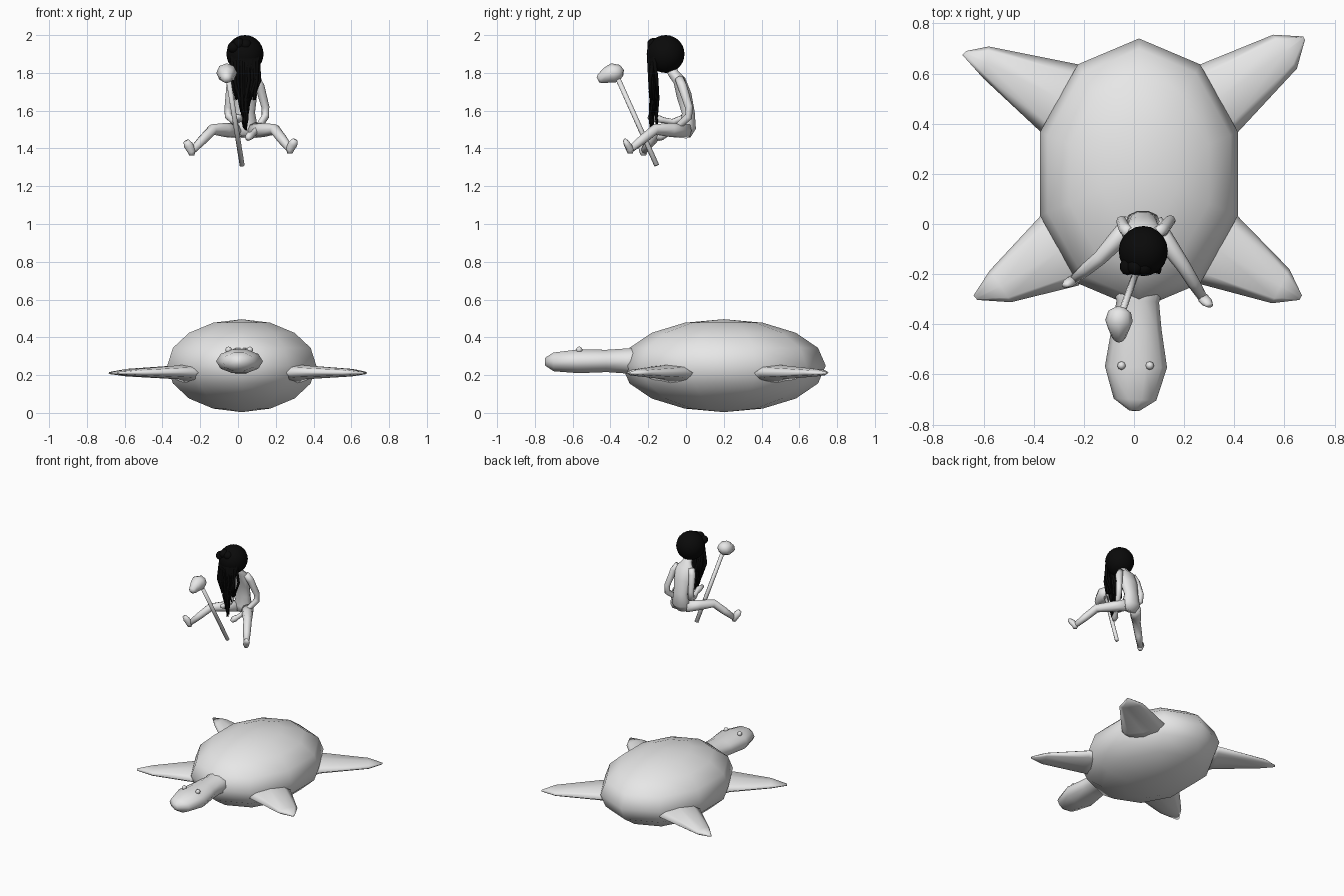
import bpy, bmesh, math, random
from mathutils import Vector as V

random.seed(4)


def material(name, rgb):
    m = bpy.data.materials.new(name)
    m.diffuse_color = (*rgb, 1)
    return m


GREY = material("light_grey", (0.8, 0.8, 0.8))
BLACK = material("black", (0.003, 0.003, 0.003))


def loft(name, sections, n, mat):
    """Skin elliptical rings given as (centre, half axis a, half axis b)."""
    bm = bmesh.new()
    rings = []
    for c, a, b in sections:
        angles = [2 * math.pi * k / n for k in range(n)]
        rings.append([bm.verts.new(c + a * math.cos(t) + b * math.sin(t)) for t in angles])
    for r, s in zip(rings, rings[1:]):
        for k in range(n):
            j = (k + 1) % n
            bm.faces.new((r[k], r[j], s[j], s[k]))
    bm.faces.new(rings[0])
    bm.faces.new(rings[-1])
    bmesh.ops.remove_doubles(bm, verts=bm.verts, dist=1e-5)
    bmesh.ops.recalc_face_normals(bm, faces=bm.faces)
    for f in bm.faces:
        f.smooth = True
    me = bpy.data.meshes.new(name)
    bm.to_mesh(me)
    bm.free()
    me.materials.append(mat)
    ob = bpy.data.objects.new(name, me)
    bpy.context.collection.objects.link(ob)
    return ob


def ball(name, c, r, n, rings, mat):
    secs = []
    for i in range(rings + 1):
        t = math.pi * i / rings
        s = math.sin(t)
        secs.append((V(c) + V((0, 0, -r[2] * math.cos(t))), V((0, r[1] * s, 0)), V((r[0] * s, 0, 0))))
    return loft(name, secs, n, mat)


def tube(name, pts, n, mat, ref=(0, 0, 1)):
    """Limb along points (x, y, z, half width, half depth)."""
    secs = []
    for i, p in enumerate(pts):
        t = V(pts[min(i + 1, len(pts) - 1)][:3]) - V(pts[max(i - 1, 0)][:3])
        side = t.cross(V(ref)).normalized()
        up = side.cross(t).normalized()
        secs.append((V(p[:3]), side * p[3], up * p[-1]))
    return loft(name, secs, n, mat)


# Turtle shell
HULL = V((0.02, 0.2, 0.25))
ball("shell", HULL, (0.415, 0.54, 0.246), 10, 8, GREY)

# Turtle neck and head
tube("turtle_head", [
    (0.02, -0.15, 0.26, 0.13, 0.10), (0.015, -0.31, 0.275, 0.085, 0.07),
    (0.01, -0.42, 0.275, 0.10, 0.062), (0.008, -0.57, 0.273, 0.124, 0.066),
    (0.004, -0.70, 0.27, 0.085, 0.052), (0.0, -0.745, 0.272, 0.02, 0.022)], 10, GREY)
for x in (-0.05, 0.063):
    ball("turtle_eye", (x, -0.565, 0.334), (0.017, 0.017, 0.017), 8, 6, GREY)

# Flippers: outer corner pairs at the root, the blade and the tip
FLIPPERS = {
    "front_left_flipper": ((-0.375, 0.03), (-0.22, -0.245), (-0.575, -0.185), (-0.49, -0.312), (-0.64, -0.285), (-0.625, -0.303)),
    "front_right_flipper": ((0.415, 0.03), (0.265, -0.24), (0.62, -0.18), (0.55, -0.316), (0.67, -0.285), (0.66, -0.303)),
    "back_left_flipper": ((-0.375, 0.37), (-0.225, 0.637), (-0.60, 0.58), (-0.58, 0.708), (-0.685, 0.675), (-0.67, 0.69)),
    "back_right_flipper": ((0.415, 0.367), (0.265, 0.637), (0.65, 0.62), (0.555, 0.755), (0.682, 0.735), (0.675, 0.748)),
}
for name, p in FLIPPERS.items():
    p = [V((x, y, 0)) for x, y in p]
    c = V((HULL.x, HULL.y, 0))
    p = [c + (p[0] - c) * 0.86, c + (p[1] - c) * 0.86] + p
    secs = []
    for i, (z, h) in enumerate(((0.205, 0.06), (0.215, 0.038), (0.213, 0.02), (0.211, 0.006))):
        a, b = p[2 * i], p[2 * i + 1]
        secs.append(((a + b) / 2 + V((0, 0, z)), (a - b) / 2, V((0, 0, h))))
    loft(name, secs, 8, GREY)

# Rider torso with neck
tube("torso", [
    (0.035, -0.09, 1.84, 0.03, 0.03), (0.035, -0.065, 1.795, 0.035, 0.03),
    (0.035, -0.035, 1.76, 0.075, 0.035), (0.035, -0.01, 1.68, 0.066, 0.042),
    (0.035, 0.012, 1.59, 0.055, 0.036), (0.035, 0.01, 1.51, 0.07, 0.045),
    (0.035, -0.005, 1.465, 0.045, 0.03)], 10, GREY, (0, 1, 0))

# Rider arms, ending in hands
tube("right_arm", [
    (0.09, -0.035, 1.77, 0.024), (0.115, -0.02, 1.73, 0.025), (0.145, 0.015, 1.62, 0.021),
    (0.145, 0.015, 1.57, 0.021), (0.10, -0.06, 1.50, 0.017), (0.075, -0.105, 1.475, 0.016),
    (0.06, -0.13, 1.465, 0.023), (0.05, -0.15, 1.45, 0.012)], 8, GREY, (1, 0, 0.3))
tube("left_arm", [
    (-0.02, -0.035, 1.77, 0.024), (-0.037, -0.02, 1.73, 0.025), (-0.05, 0.012, 1.62, 0.021),
    (-0.05, 0.01, 1.57, 0.021), (-0.02, -0.07, 1.54, 0.017), (0.0, -0.12, 1.55, 0.016),
    (0.005, -0.16, 1.56, 0.023), (0.0, -0.2, 1.57, 0.012)], 8, GREY, (1, 0, 0.3))

# Rider legs and upturned feet
LEGS = {
    "right": ((0.075, 0.005, 1.495), (0.195, -0.165, 1.5), (0.275, -0.295, 1.395), (0.302, -0.325, 1.445)),
    "left": ((-0.005, 0.005, 1.495), (-0.135, -0.135, 1.5), (-0.245, -0.225, 1.385), (-0.275, -0.245, 1.44)),
}
for side, (hip, knee, ankle, toe) in LEGS.items():
    mid = (V(hip) + V(knee)) / 2
    tube(side + "_leg", [
        (*hip, 0.042), (*mid, 0.037), (*knee, 0.029), (*(V(knee).lerp(V(ankle), 0.5)), 0.026),
        (*ankle, 0.019)], 8, GREY)
    heel = V(ankle) + V((0, 0, -0.022))
    tube(side + "_foot", [
        (*heel, 0.014), (*ankle, 0.022), (*(V(ankle).lerp(V(toe), 0.6)), 0.025, 0.018),
        (*toe, 0.015, 0.01)], 8, GREY, (0, 1, 0))

# Staff with its skull-like knob
tube("staff", [(0.022, -0.155, 1.31, 0.014), (-0.053, -0.365, 1.78, 0.014)], 8, GREY)
tube("staff_knob", [
    (-0.055, -0.332, 1.80, 0.018, 0.018), (-0.057, -0.35, 1.802, 0.045, 0.04),
    (-0.06, -0.385, 1.80, 0.055, 0.052), (-0.06, -0.42, 1.787, 0.042, 0.042),
    (-0.06, -0.455, 1.768, 0.027, 0.026), (-0.06, -0.466, 1.762, 0.014, 0.014)], 8, GREY)

# Rider head under a full cap of hair
ball("hair_cap", (0.037, -0.108, 1.9), (0.098, 0.1, 0.1), 20, 14, BLACK)
for x, z in ((-0.025, 1.935), (0.005, 1.955), (0.04, 1.95)):
    ball("hair_tuft", (x, -0.17, z), (0.032, 0.035, 0.03), 10, 8, BLACK)

# Long strands hanging in front of the face
COUNT = 26
for i in range(COUNT):
    u = 2 * i / (COUNT - 1) - 1
    x = 0.037 + 0.068 * u
    end = 1.43 + 0.22 * abs(u) + random.uniform(0, 0.07)
    sway = random.uniform(-0.012, 0.012)
    y = -0.175 + random.uniform(-0.018, 0.022)
    low = 0.035 + 0.03 * u
    tube("hair_strand", [
        (x * 0.8 + 0.007, -0.165, 1.95, 0.008), (x, -0.197 + 0.03 * u * u, 1.87, 0.011),
        (x + sway, y, 1.76, 0.0095), (x * 0.6 + low * 0.4 - sway, y + 0.006, 1.66, 0.009),
        (low + sway, y, end + 0.06, 0.007), (low, y + 0.004, end, 0.003)],
        5, BLACK, (0, 1, 0))
